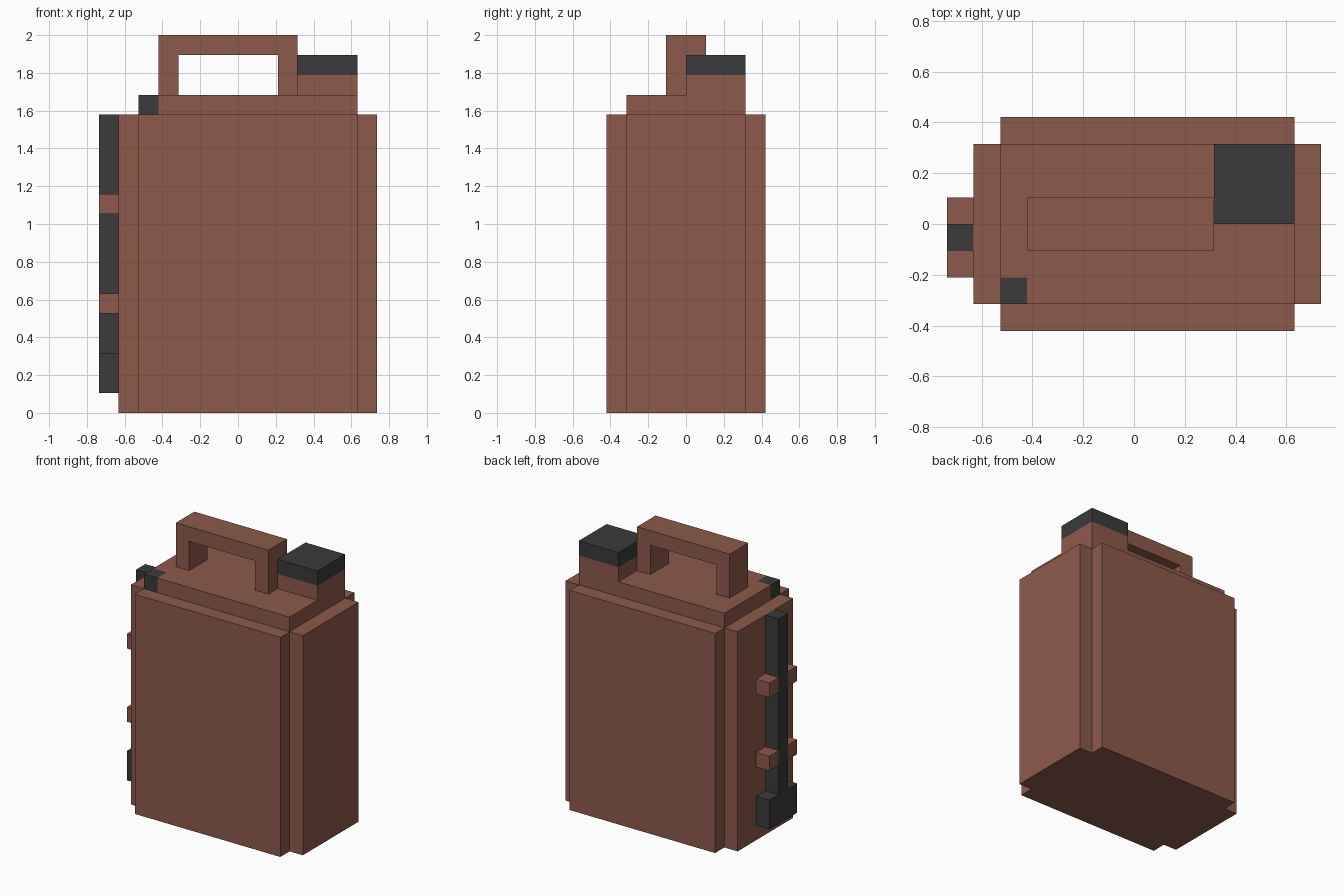
import bpy, bmesh
from mathutils import Vector

U = 2 / 19  # one block of the model's grid

old = bpy.data.objects.get("Cube")
if old:
    bpy.data.objects.remove(old, do_unlink=True)


def make_material(name, rgb):
    mat = bpy.data.materials.new(name)
    mat.use_nodes = True
    color = (*rgb, 1)
    mat.diffuse_color = color
    mat.node_tree.nodes["Principled BSDF"].inputs["Base Color"].default_value = color
    return mat


brown = make_material("reddish brown", (0.266, 0.102, 0.070))
dark = make_material("charcoal", (0.043, 0.043, 0.043))


def prism(name, outline, start, end, mat, axis="z"):
    """Extrude a flat outline along z (x, y points) or y (x, z points)."""
    bm = bmesh.new()
    if axis == "z":
        points = [Vector((a, b, start)) for a, b in outline]
        push = Vector((0, 0, end - start))
    else:
        points = [Vector((a, start, b)) for a, b in outline]
        push = Vector((0, end - start, 0))
    face = bm.faces.new([bm.verts.new(p * U) for p in points])
    result = bmesh.ops.extrude_face_region(bm, geom=[face])
    moved = [g for g in result["geom"] if isinstance(g, bmesh.types.BMVert)]
    bmesh.ops.translate(bm, verts=moved, vec=push * U)
    bmesh.ops.recalc_face_normals(bm, faces=bm.faces)
    mesh = bpy.data.meshes.new(name)
    bm.to_mesh(mesh)
    bm.free()
    mesh.materials.append(mat)
    obj = bpy.data.objects.new(name, mesh)
    bpy.context.collection.objects.link(obj)
    return obj


def box(name, x, y, z, mat):
    outline = [(x[0], y[0]), (x[1], y[0]), (x[1], y[1]), (x[0], y[1])]
    return prism(name, outline, z[0], z[1], mat)


# Can body with stepped corners
prism("body", [(-5, -4), (6, -4), (6, -3), (7, -3), (7, 3), (6, 3),
               (6, 4), (-5, 4), (-5, 3), (-6, 3), (-6, -3), (-5, -3)], 0, 15, brown)

# Lid, notched at one corner for the small vent
prism("lid", [(-4, -3), (6, -3), (6, 3), (-5, 3), (-5, -2), (-4, -2)], 15, 16, brown)
box("vent", (-5, -4), (-3, -2), (15, 16), dark)

# Carrying handle
prism("handle", [(-4, 16), (-3, 16), (-3, 18), (2, 18), (2, 16), (3, 16),
                 (3, 19), (-4, 19)], -1, 1, brown, axis="y")

# Filler neck and cap
box("filler_neck", (3, 6), (0, 3), (16, 17), brown)
box("filler_cap", (3, 6), (0, 3), (17, 18), dark)

# Hose on the right side, with its nozzle and two pairs of clips
box("hose", (-7, -6), (-1, 0), (3, 15), dark)
box("nozzle", (-7, -6), (-2, 1), (1, 3), dark)
for level, z in (("lower", 5), ("upper", 10)):
    for side, y in (("front", -2), ("back", 0)):
        box(f"{level}_{side}_clip", (-7, -6), (y, y + 1), (z, z + 1), brown)
